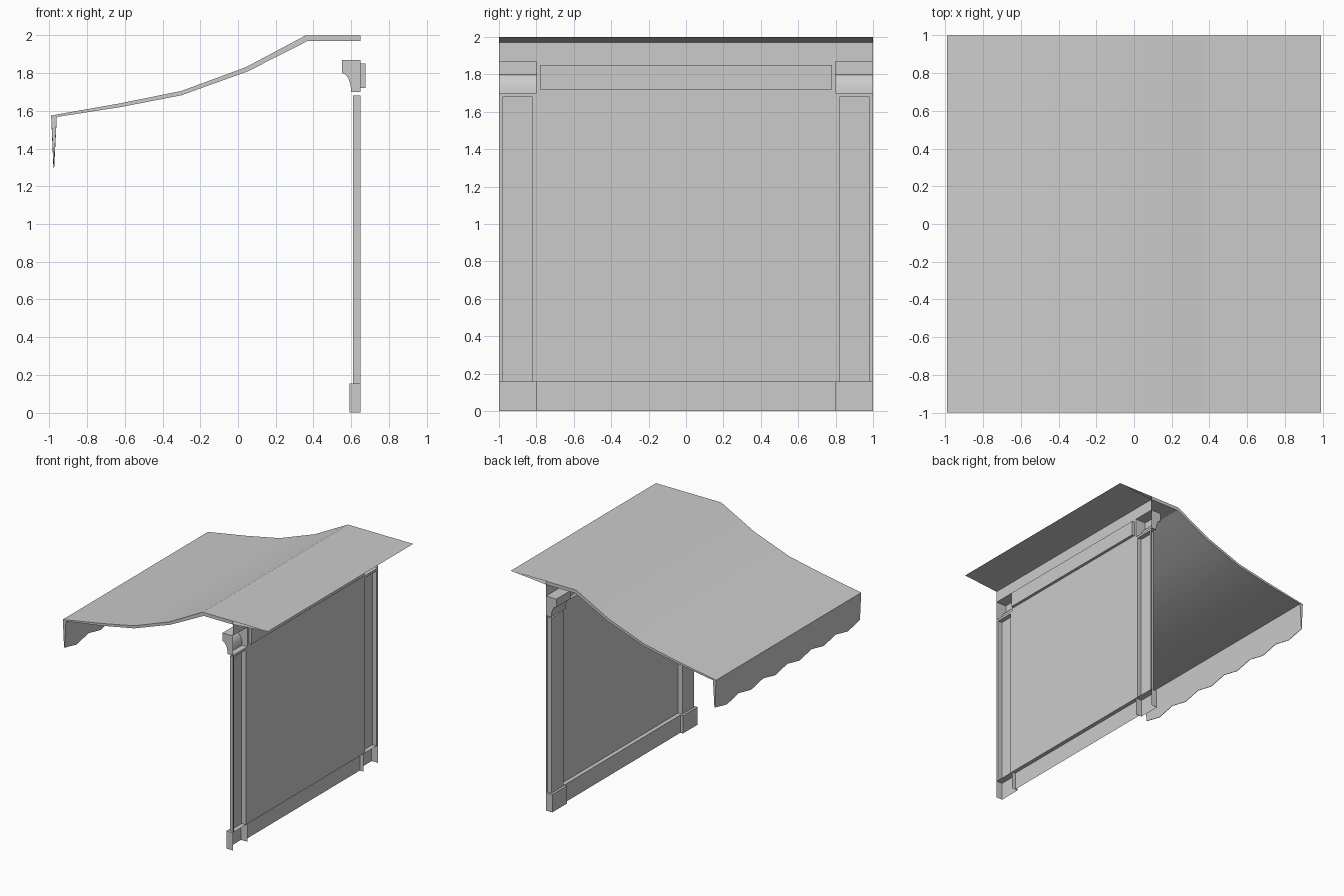
import bpy, bmesh, math
from mathutils import Vector

if "Cube" in bpy.data.objects:
    bpy.data.objects.remove(bpy.data.objects["Cube"])

WALL_X = 0.65


def finish(name, bm, flip_to=None, angle=None):
    bmesh.ops.recalc_face_normals(bm, faces=bm.faces)
    if flip_to is not None:
        total = sum((f.normal * f.calc_area() for f in bm.faces), Vector())
        if total.dot(Vector(flip_to)) < 0:
            bmesh.ops.reverse_faces(bm, faces=bm.faces)
    me = bpy.data.meshes.new(name)
    bm.to_mesh(me)
    bm.free()
    ob = bpy.data.objects.new(name, me)
    bpy.context.collection.objects.link(ob)
    if angle:
        bpy.ops.object.select_all(action='DESELECT')
        ob.select_set(True)
        bpy.context.view_layer.objects.active = ob
        bpy.ops.object.shade_smooth_by_angle(angle=math.radians(angle))
    return ob


def shell(name, profile, y0, y1, caps=True, corner=None, skip=(), closed=False,
          flip_to=(-1, 0, 0), angle=None):
    """Extrude an (x, z) profile along y; optionally close both ends."""
    bm = bmesh.new()
    rows = [[bm.verts.new((x, y, z)) for x, z in profile] for y in (y0, y1)]
    a, b = rows
    n = len(profile)
    for i in range(n if closed else n - 1):
        j = (i + 1) % n
        bm.faces.new((a[i], a[j], b[j], b[i]))
    if caps:
        for row, y in zip(rows, (y0, y1)):
            loop = [v for i, v in enumerate(row) if i not in skip]
            if corner:
                loop.append(bm.verts.new((corner[0], y, corner[1])))
            bm.faces.new(loop)
    return finish(name, bm, flip_to, angle)


# Wall sheet, with openings where the hollow relief parts sit
openings = [(-1, 1, 0, .155), (-.78, .78, 1.72, 1.85)]
for s in (-1, 1):
    for lo, hi, z0, z1 in ((.82, .98, .155, 1.68), (.8, 1, 1.70, 1.87)):
        openings.append((min(s * lo, s * hi), max(s * lo, s * hi), z0, z1))
ys = sorted({v for o in openings for v in o[:2]})
zs = sorted({v for o in openings for v in o[2:]} | {1.97})
bm = bmesh.new()
for y0, y1 in zip(ys, ys[1:]):
    for z0, z1 in zip(zs, zs[1:]):
        cy, cz = (y0 + y1) / 2, (z0 + z1) / 2
        if any(o[0] < cy < o[1] and o[2] < cz < o[3] for o in openings):
            continue
        bm.faces.new([bm.verts.new((WALL_X, y, z)) for y, z in
                      ((y0, z0), (y0, z1), (y1, z1), (y1, z0))])
bmesh.ops.remove_doubles(bm, verts=bm.verts, dist=1e-4)
finish("wall_panel", bm, (-1, 0, 0))

# Plinth strip and recessed fascia board
shell("plinth_strip", [(WALL_X, .155), (.615, .155), (.615, 0)], -.8, .8, caps=False)
shell("fascia_recess", [(WALL_X, 1.85), (.675, 1.85), (.675, 1.72), (WALL_X, 1.72)], -.78, .78)

# Pilasters on both sides: base block, shaft and curved bracket
bracket = [(WALL_X, 1.87), (.55, 1.87), (.55, 1.80)]
bracket += [(.55 + .05 * math.sin(t), 1.70 + .10 * math.cos(t))
            for t in (math.radians(d) for d in (22.5, 45, 67.5, 90))]
bracket.append((WALL_X, 1.70))
for side, s in (("front", -1), ("back", 1)):
    shell(f"pilaster_base_{side}", [(WALL_X, .155), (.59, .155), (.59, 0)],
          s * .8, s, corner=(WALL_X, 0))
    shell(f"pilaster_shaft_{side}", [(WALL_X, 1.68), (.61, 1.68), (.61, .155)],
          s * .82, s * .98, corner=(WALL_X, .155))
    shell(f"pilaster_bracket_{side}", bracket, s * .8, s, angle=30)

# Awning: thick sloping canopy thinning to a sheet behind the wall
top = [(-.99, 1.575), (-.62, 1.64), (-.30, 1.705), (.04, 1.83), (.36, 2.0), (WALL_X, 2.0)]
under = [(WALL_X, 1.97), (.37, 1.97), (.05, 1.808), (-.30, 1.682), (-.62, 1.62), (-.96, 1.567)]
shell("awning_canopy", top + [(.99, 2.0)] + under, -1, 1, skip=(len(top),),
      flip_to=None, angle=24)

# Scalloped valance: two sheets meeting at a thin wavy hem
SCALLOPS, STEPS = 6, 4
bm = bmesh.new()
cols = []
for i in range(SCALLOPS * STEPS + 1):
    y = -1 + 2 * i / (SCALLOPS * STEPS)
    z = 1.315 + .018 * math.cos(2 * math.pi * i / STEPS)
    cols.append([bm.verts.new(p) for p in
                 ((-.99, y, 1.575), (-.978, y, z), (-.974, y, z), (-.96, y, 1.567))])
for a, b in zip(cols, cols[1:]):
    for k in range(3):
        bm.faces.new((a[k], a[k + 1], b[k + 1], b[k]))
bm.faces.new(cols[0])
bm.faces.new(cols[-1])
finish("awning_valance", bm)
